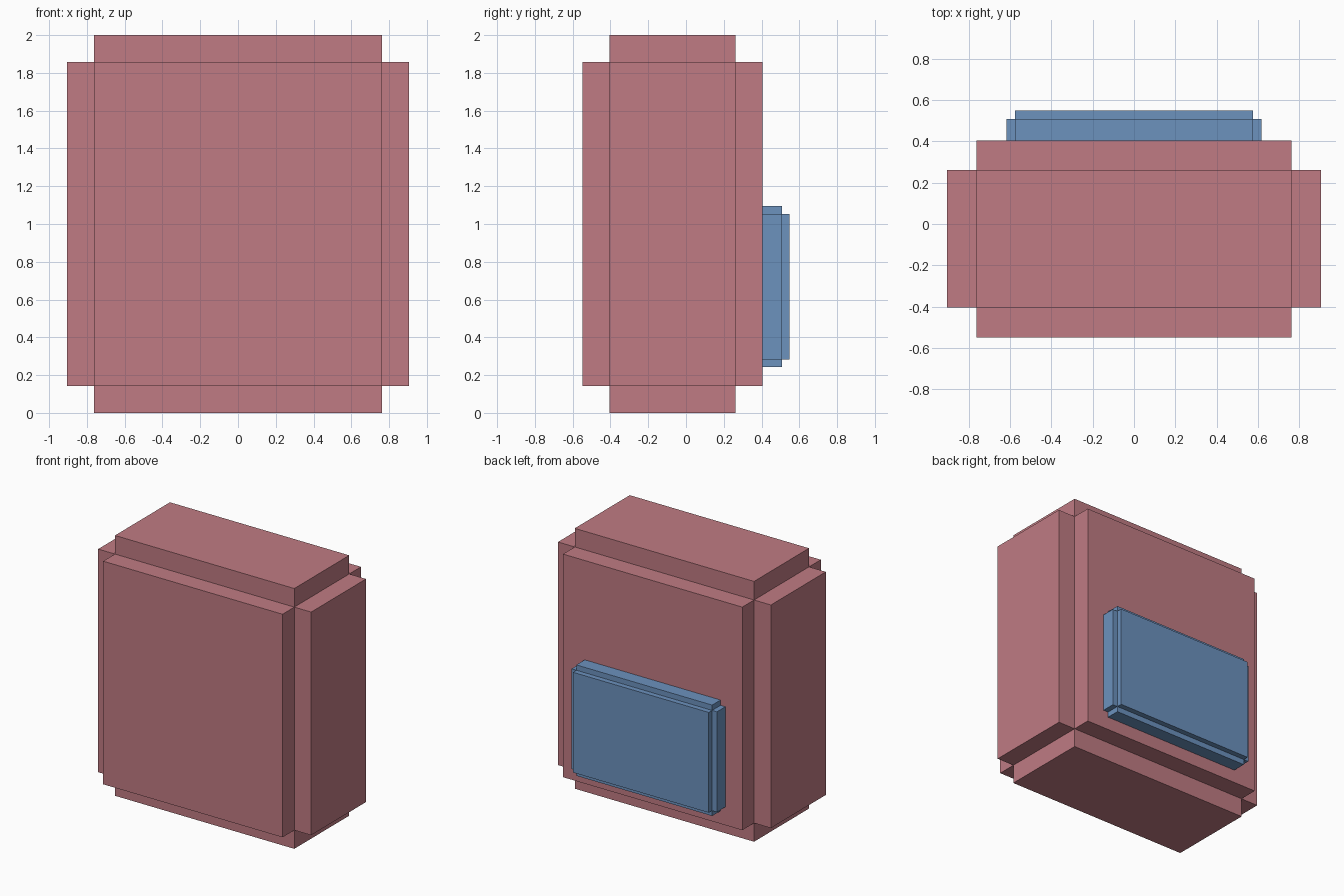
import bpy
import bmesh
from mathutils import Vector

cube = bpy.data.objects.get("Cube")
if cube:
    bpy.data.objects.remove(cube, do_unlink=True)


def make_material(name, colour):
    mat = bpy.data.materials.new(name)
    mat.use_nodes = True
    mat.diffuse_color = colour
    mat.node_tree.nodes["Principled BSDF"].inputs["Base Color"].default_value = colour
    return mat


def stepped_box(name, low, high, step, mat, skip=None):
    """Core box whose faces are each pushed straight out by step, leaving notched edges.
    The face pointing along skip stays in place."""
    low, high = Vector(low), Vector(high)
    centre, size = (low + high) / 2, high - low
    bm = bmesh.new()
    bmesh.ops.create_cube(bm, size=1)
    for v in bm.verts:
        v.co = Vector(a * b for a, b in zip(v.co, size)) + centre
    bm.normal_update()
    faces = [f for f in bm.faces if skip is None or f.normal.dot(Vector(skip)) < 0.5]
    raised = bmesh.ops.extrude_discrete_faces(bm, faces=faces)["faces"]
    for f in raised:
        f.normal_update()
        # side walls are perpendicular, so only the cap's own vertices move
        offset = f.normal * step
        for v in f.verts:
            v.co += offset
    bmesh.ops.recalc_face_normals(bm, faces=bm.faces[:])
    mesh = bpy.data.meshes.new(name)
    bm.to_mesh(mesh)
    bm.free()
    mesh.materials.append(mat)
    obj = bpy.data.objects.new(name, mesh)
    bpy.context.collection.objects.link(obj)
    return obj


rose = make_material("dusty rose", (0.525, 0.198, 0.227, 1))
blue = make_material("soft blue", (0.150, 0.287, 0.515, 1))

# Main body: all six sides raised
stepped_box("body", (-0.762, -0.405, 0.143), (0.762, 0.262, 1.857), 0.143, rose)

# Back pocket: raised on five sides, its inner face sunk slightly into the body
stepped_box("back_pocket", (-0.577, 0.395, 0.283), (0.577, 0.507, 1.053), 0.041, blue,
            skip=(0, -1, 0))
